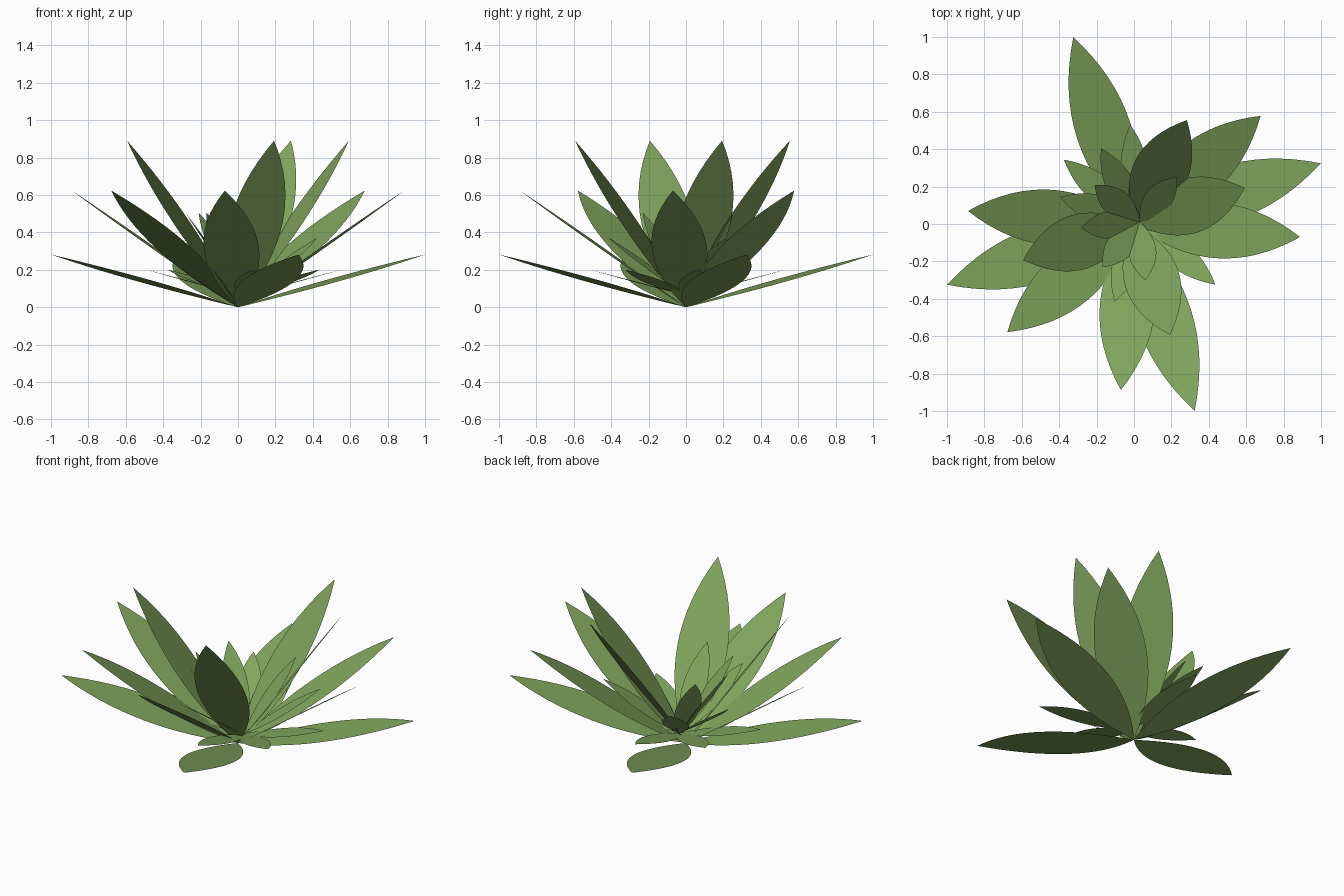
import bpy, bmesh
from math import radians, sin, cos

if "Cube" in bpy.data.objects:
    bpy.data.objects.remove(bpy.data.objects["Cube"])

LENGTH, HALF_WIDTH, STEPS = 1.087, 0.148, 16

leaf_green = bpy.data.materials.new("leaf_green")
leaf_green.diffuse_color = (0.22, 0.38, 0.11, 1)
leaf_green.use_nodes = True
leaf_green.node_tree.nodes["Principled BSDF"].inputs["Base Color"].default_value = leaf_green.diffuse_color


def add_leaf(bm, base, azimuth, elevation, scale):
    """Flat pointed leaf rising from the base at the given angles."""
    a, e = radians(azimuth), radians(elevation)
    along = (cos(e) * cos(a), cos(e) * sin(a), sin(e))
    side = (-sin(a), cos(a), 0)

    def point(t, sign):
        s, w = t * LENGTH * scale, sign * 4 * t * (1 - t) * HALF_WIDTH * scale
        return bm.verts.new([base[i] + along[i] * s + side[i] * w for i in range(3)])

    right = [point(i / STEPS, -1) for i in range(STEPS + 1)]
    left = [point(i / STEPS, 1) for i in range(STEPS - 1, 0, -1) if i < STEPS]
    bm.faces.new(right + left)


def add_clump(name, base, scale, tiers):
    """Rosette of leaves: each tier is an elevation with its azimuths."""
    bm = bmesh.new()
    for elevation, azimuths in tiers.items():
        for azimuth in azimuths:
            add_leaf(bm, base, azimuth, elevation, scale)
    mesh = bpy.data.meshes.new(name)
    bm.to_mesh(mesh)
    bm.free()
    mesh.materials.append(leaf_green)
    bpy.context.collection.objects.link(bpy.data.objects.new(name, mesh))


# Large outer leaves
add_clump("large_leaves", (0, 0, 0), 1.0, {
    15: (18, 108, 198, 288),
    35: (-4.5, 40.5, 175.5, 220.5, 265.5),
    55: (18, 63, 198, 288),
})

# Half-size inner leaves, slightly offset and raised
add_clump("small_leaves", (0.03, 0.01, 0.06), 0.5, {
    15: (5.5, 95.5, 140.5, 185.5, 275.5, 320.5),
    35: (27.5, 117.5, 162.5, 252.5),
    55: (50.5, 140.5, 185.5, 230.5, 275.5),
})
